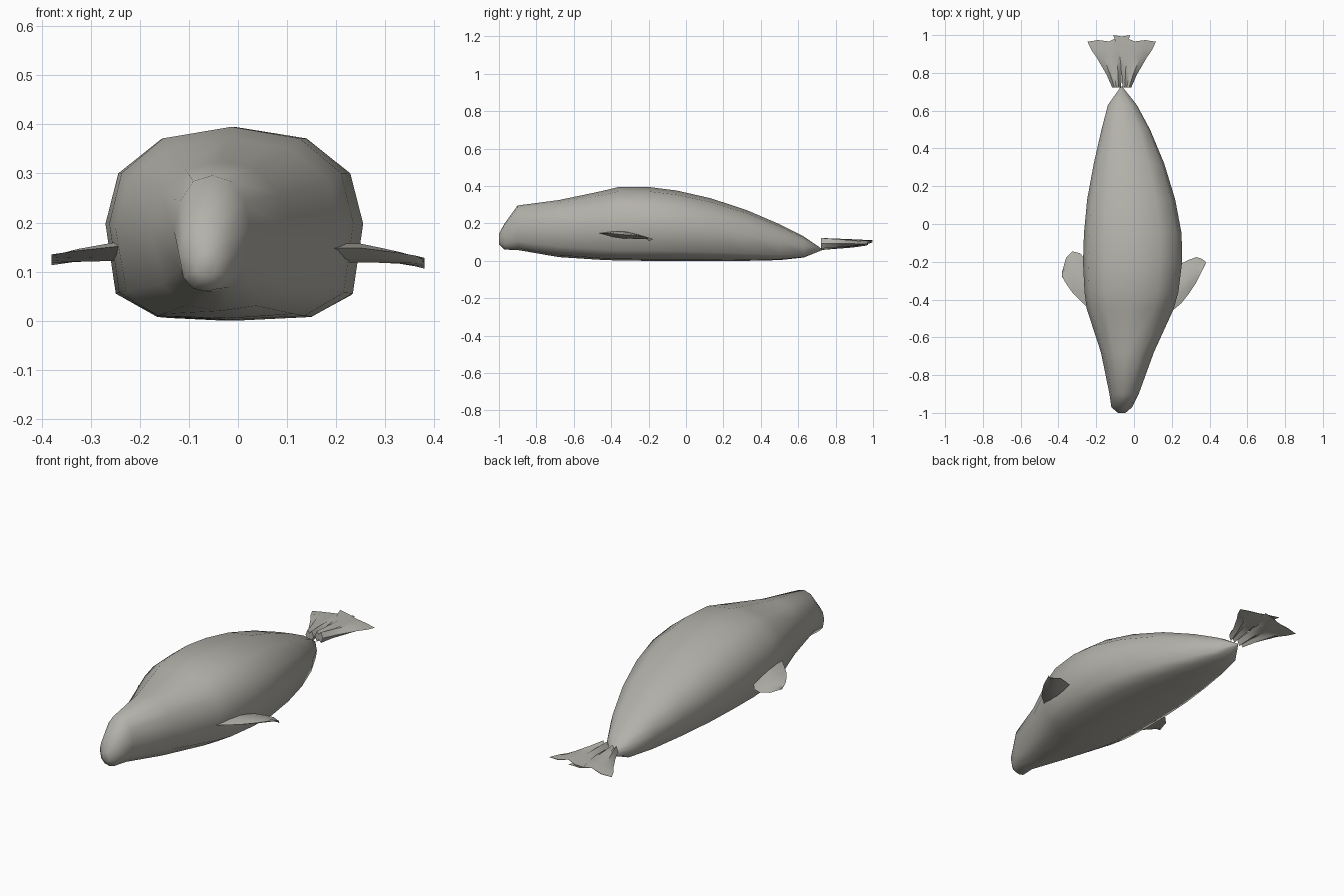
import bpy
import bmesh
from math import radians
from mathutils import Vector

cube = bpy.data.objects.get("Cube")
if cube:
    bpy.data.objects.remove(cube, do_unlink=True)

GREY = (0.45, 0.44, 0.40, 1.0)
skin = bpy.data.materials.new("grey skin")
skin.use_nodes = True
skin.diffuse_color = GREY
skin.node_tree.nodes["Principled BSDF"].inputs["Base Color"].default_value = GREY


def loft(name, rings, angle):
    """Skin a closed surface over a row of matching rings."""
    bm = bmesh.new()
    rows = [[bm.verts.new(p) for p in ring] for ring in rings]
    n = len(rows[0])
    for a, b in zip(rows, rows[1:]):
        for i in range(n):
            j = (i + 1) % n
            bm.faces.new((a[i], a[j], b[j], b[i]))
    bm.faces.new(rows[0])
    bm.faces.new(rows[-1])
    bmesh.ops.remove_doubles(bm, verts=bm.verts, dist=0.0005)
    bmesh.ops.recalc_face_normals(bm, faces=bm.faces)
    mesh = bpy.data.meshes.new(name)
    bm.to_mesh(mesh)
    bm.free()
    mesh.materials.append(skin)
    obj = bpy.data.objects.new(name, mesh)
    bpy.context.collection.objects.link(obj)
    bpy.ops.object.select_all(action="DESELECT")
    obj.select_set(True)
    bpy.context.view_layer.objects.active = obj
    bpy.ops.object.shade_smooth_by_angle(angle=radians(angle))
    return obj


# Body cross-sections: half outlines from back to belly, as width and height shares
TORSO = [(0, 1), (.56, .94), (.9, .76), (1, .5), (.92, .14), (.6, .02), (0, 0)]
HEAD = [(0, 1), (.5, .95), (.85, .78), (1, .52), (.84, .2), (.48, .04), (0, 0)]


def body_ring(y, left, right, low, high, head):
    cx, hw = (left + right) / 2, (right - left) / 2
    half = [Vector(t).lerp(Vector(h), head) for t, h in zip(TORSO, HEAD)]
    full = half + [Vector((-p.x, p.y)) for p in half[-2:0:-1]]
    return [Vector((cx + hw * p.x, y, low + (high - low) * p.y)) for p in full]


# Stations from nose to tail: y, x range, z range, head share
STATIONS = [
    (-1.0, -.085, -.045, .09, .145, 1),
    (-.97, -.12, -.01, .06, .2, 1),
    (-.9, -.13, .025, .058, .296, 1),
    (-.68, -.175, .105, .02, .325, .7),
    (-.45, -.25, .21, .005, .373, .2),
    (-.36, -.262, .235, .002, .395, 0),
    (-.2, -.27, .255, 0, .395, 0),
    (-.05, -.265, .252, 0, .376, 0),
    (.13, -.248, .218, 0, .335, 0),
    (.32, -.213, .16, 0, .273, 0),
    (.5, -.172, .085, .004, .196, 0),
    (.63, -.138, .015, .018, .13, 0),
    (.728, -.069, -.063, .057, .063, 0),
]
loft("body", [body_ring(*s) for s in STATIONS], 70)


def blade_ring(start, end, thick, bulge=(.8, 1, .6)):
    """Lens-shaped section of a flipper between two edge points."""
    a, b = Vector(start), Vector(end)
    mids = [(a.lerp(b, (i + 1) / 4), Vector((0, 0, thick * k / 2)))
            for i, k in enumerate(bulge)]
    return [a] + [m + d for m, d in mids] + [b] + [m - d for m, d in reversed(mids)]


# Front flippers: x, leading y, trailing y, height, thickness
LEFT = [(.19, -.47, -.22, .14, .04), (.25, -.42, -.21, .14, .036),
        (.29, -.37, -.19, .135, .028), (.33, -.31, -.175, .13, .018),
        (.36, -.25, -.185, .125, .01), (.38, -.21, -.2, .12, .002)]
RIGHT = [(-.19, -.47, -.23, .145, .04), (-.25, -.44, -.2, .143, .036),
         (-.285, -.405, -.155, .139, .03), (-.325, -.365, -.145, .135, .022),
         (-.36, -.315, -.18, .13, .012), (-.38, -.28, -.25, .127, .002)]
for name, rows in (("left_front_flipper", LEFT), ("right_front_flipper", RIGHT)):
    loft(name, [blade_ring((x, y0, z + .008), (x, y1, z - .014), t)
                for x, y0, y1, z, t in rows], 50)

# Hind flippers: outer and inner offsets from the tail axis, their y, thickness
AXIS = -.065
HIND = [(.05, .722, .004, .722, .056), (.08, .79, .0, .79, .046),
        (.132, .88, -.012, .89, .032), (.16, .92, -.025, .94, .022),
        (.181, .965, -.045, 1.0, .003)]
for name, side in (("left_hind_flipper", 1), ("right_hind_flipper", -1)):
    rings = []
    for i, (outer, y0, inner, y1, thick) in enumerate(HIND):
        z = .09 + .002 * i + .004 * side
        ring = blade_ring((AXIS + side * outer, y0, z - .003 * i),
                          (AXIS + side * inner, y1, z + .002 * i), thick, (1, .45, 1))
        # The middle of each fan is pulled in to form a fold
        for k in (2, 6):
            ring[k].y -= .004 * i
            ring[k].z += .002 * i
        rings.append(ring)
    loft(name, rings, 40)
